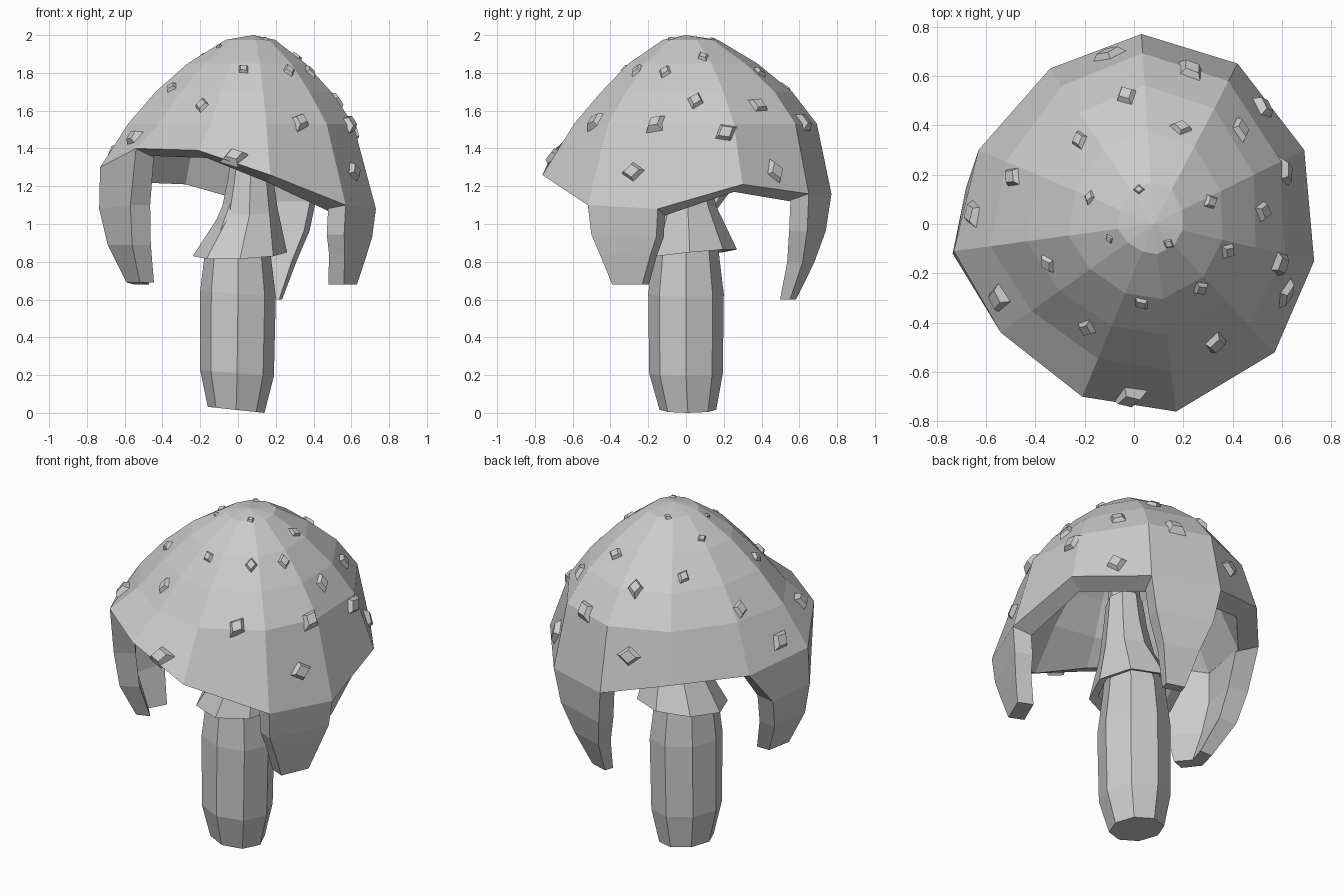
import bpy, bmesh, math
from mathutils import Vector, Matrix
from mathutils.bvhtree import BVHTree

old = bpy.data.objects.get("Cube")
if old:
    bpy.data.objects.remove(old, do_unlink=True)

grey = bpy.data.materials.new("pale_grey")
grey.use_nodes = True
grey.diffuse_color = (0.6, 0.6, 0.6, 1)
grey.node_tree.nodes["Principled BSDF"].inputs["Base Color"].default_value = grey.diffuse_color


def finish(bm, name):
    bmesh.ops.recalc_face_normals(bm, faces=bm.faces)
    mesh = bpy.data.meshes.new(name)
    bm.to_mesh(mesh)
    bm.free()
    mesh.materials.append(grey)
    obj = bpy.data.objects.new(name, mesh)
    bpy.context.collection.objects.link(obj)


def loft(bm, loops, capped=True):
    """Skin a list of equally long closed loops."""
    rows = [[bm.verts.new(p) for p in loop] for loop in loops]
    n = len(rows[0])
    for a, b in zip(rows, rows[1:]):
        for i in range(n):
            j = (i + 1) % n
            bm.faces.new((a[i], a[j], b[j], b[i]))
    if capped:
        bm.faces.new(rows[0])
        bm.faces.new(rows[-1])
    return rows


def fan(bm, row, tip):
    top = bm.verts.new(tip)
    for i in range(len(row)):
        bm.faces.new((row[i], row[(i + 1) % len(row)], top))


# Cap: uneven rim, outer dome and a hollow inner shell
rim = [Vector(p) for p in (
    (.03, .77, 1.16), (.42, .65, 1.16), (.69, .3, 1.21), (.73, -.15, 1.08),
    (.57, -.52, 1.1), (.17, -.76, 1.26), (-.21, -.7, 1.39), (-.54, -.44, 1.4),
    (-.73, -.11, 1.3), (-.63, .3, 1.26), (-.34, .63, 1.25))]
apex = Vector((.08, 0, 2))


def ring(back, side, front, z):
    """Shrink the rim towards the apex by an amount that depends on direction."""
    loop = []
    for p in rim:
        target = back if p.y > 0 else front
        q = apex.lerp(p, side + (target - side) * min(1, abs(p.y) / .7) ** 1.5)
        loop.append(Vector((q.x, q.y, z)))
    return loop


def inner_rim():
    loop = []
    for p in rim:
        q = apex.lerp(p, .85)
        loop.append(Vector((q.x, q.y, p.z - .04)))
    return loop


bm = bmesh.new()
inner = [ring(.34, .31, .29, 1.76), ring(.58, .52, .48, 1.62), ring(.75, .7, .66, 1.46)]
outer = [ring(.9, .82, .78, 1.53), ring(.73, .64, .59, 1.7),
         ring(.49, .43, .4, 1.85), ring(.22, .18, .16, 1.975)]
rows = loft(bm, inner + [inner_rim(), rim] + outer, False)
fan(bm, rows[0], (.08, 0, 1.85))
fan(bm, rows[-1], apex)
bmesh.ops.recalc_face_normals(bm, faces=bm.faces)
surface = BVHTree.FromBMesh(bm)
finish(bm, "cap")


# Flat hanging lobes: tapering slabs that continue one rim edge
def lobe(name, p, q, tip, profile):
    mid = (p + q) / 2
    inward = (p - q).cross(Vector((0, 0, 1))).normalized()
    if inward.dot(mid) > 0:
        inward.negate()
    loops = []
    for t, shift, width, thick in profile:
        loop = []
        for end, depth in ((p, 0), (q, 0), (q, thick), (p, thick)):
            v = mid.lerp(end, width) + inward * (shift + depth)
            v.z = end.z + (tip - end.z) * t
            loop.append(v)
        loops.append(loop)
    bm = bmesh.new()
    loft(bm, loops)
    finish(bm, name)


lobe("left_lobe", rim[3], rim[4], .68,
     ((0, 0, 1, .1), (.37, .015, .93, .1), (.62, .03, .72, .09), (1, .06, .43, .09)))
lobe("back_lobe", rim[0], rim[1], .6,
     ((0, 0, 1, .1), (.35, .02, .82, .1), (.65, .065, .52, .085), (1, .15, .27, .055)))

# Bent hanging lobe: wraps a rim corner, so each level has three outer points
levels = (
    (.12, rim[7:10]),
    (.12, ((-.57, -.36, 1.1), (-.735, -.12, 1.08), (-.68, .15, 1.06))),
    (.11, ((-.56, -.32, .89), (-.69, -.14, .89), (-.65, .09, .88))),
    (.08, ((-.52, -.22, .69), (-.59, -.13, .69), (-.55, 0, .68))))
loops = []
for thick, points in levels:
    front = [Vector(p) for p in points]
    back = []
    for v in reversed(front):
        inward = Vector((apex.x - v.x, -v.y, 0)).normalized()
        back.append(v + inward * thick)
    loops.append(front + back)
bm = bmesh.new()
loft(bm, loops)
finish(bm, "right_lobe")


# Stem and skirt: turned octagons, each ring given as radius, height and x and y offset
def turned(name, profile, lean_x, lean_y):
    loops = []
    for r, z, x, y in profile:
        loop = []
        for i in range(8):
            a = math.tau * i / 8
            c, s = math.cos(a), math.sin(a)
            loop.append(Vector((x + r * c, y + r * s, z + lean_x * c + lean_y * s)))
        loops.append(loop)
    bm = bmesh.new()
    loft(bm, loops)
    finish(bm, name)


turned("stem", ((.15, .016, -.01, .01), (.195, .21, -.005, 0), (.2, .63, 0, 0),
                (.17, .88, 0, 0), (.09, 1.2, .06, 0), (.08, 1.8, .08, 0)), -.016, 0)
turned("skirt", ((.1, 1.4, .07, 0), (.12, 1.24, .065, 0), (.15, 1.07, .06, .01),
                 (.25, .84, .01, .02), (.2, .86, .01, .02), (.11, 1.05, .055, .01)),
       .01, .025)

# Warts: small raised frustums seated on the dome
spots = ((-.1, .68), (.23, .62), (-.03, .52), (-.22, .34), (.19, .39), (.43, .38),
         (.52, .47), (-.49, .19), (-.18, .11), (.02, .14), (.31, .09), (.52, .05),
         (.61, .21), (-.1, -.06), (.14, -.08), (.38, -.11), (-.65, .04), (-.35, -.16),
         (.03, -.32), (.27, -.26), (.59, -.16), (.61, -.28), (-.55, -.3),
         (-.19, -.42), (.33, -.48), (-.02, -.7))
bm = bmesh.new()
for k, (x, y) in enumerate(spots):
    hit, normal, _, _ = surface.ray_cast(Vector((x, y, 3)), Vector((0, 0, -1)))
    if hit is None:
        continue
    size = .02 + .13 * math.hypot(x, y)
    place = (Matrix.Translation(hit + normal * size * .06)
             @ normal.to_track_quat('Z', 'Y').to_matrix().to_4x4()
             @ Matrix.Rotation(k * 2.4, 4, 'Z')
             @ Matrix.Diagonal((1, .8, 1, 1)))
    bmesh.ops.create_cone(bm, cap_ends=True, segments=4, radius1=size * .72,
                          radius2=size * .42, depth=size * .36, matrix=place)
finish(bm, "warts")
